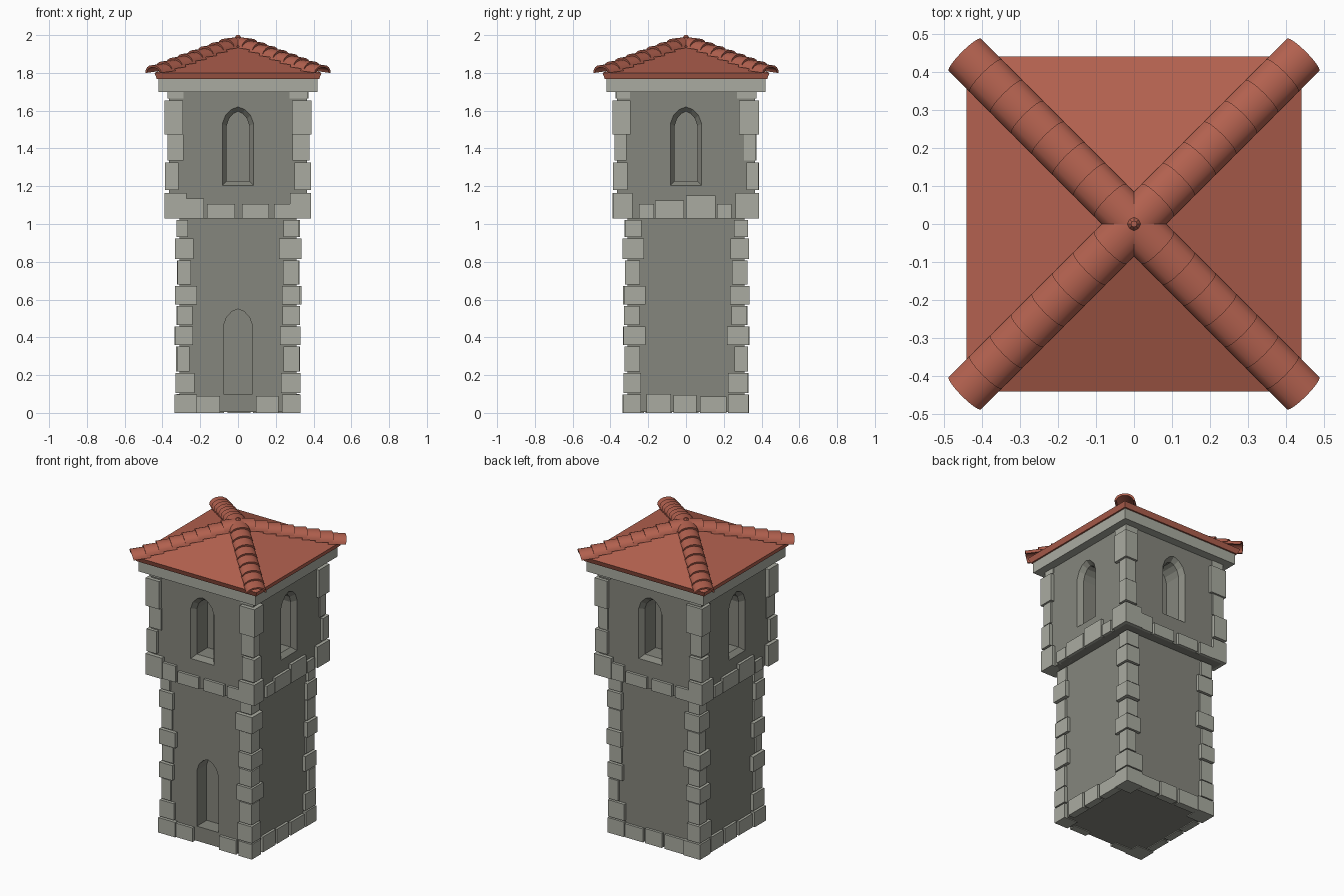
import bpy, bmesh, math, random
from mathutils import Matrix, Vector

random.seed(4)
cube = bpy.data.objects.get("Cube")
if cube:
    bpy.data.objects.remove(cube, do_unlink=True)


def material(name, rgb):
    m = bpy.data.materials.new(name)
    m.use_nodes = True
    m.diffuse_color = (*rgb, 1)
    bsdf = m.node_tree.nodes["Principled BSDF"]
    bsdf.inputs["Base Color"].default_value = (*rgb, 1)
    bsdf.inputs["Roughness"].default_value = 0.9
    return m


WALL = material("wall grey", (0.235, 0.24, 0.205))
STONE = material("pale stone", (0.40, 0.41, 0.355))
TILE = material("terracotta", (0.45, 0.12, 0.078))


def finish(name, bm, mat):
    bmesh.ops.recalc_face_normals(bm, faces=bm.faces)
    mesh = bpy.data.meshes.new(name)
    bm.to_mesh(mesh)
    bm.free()
    obj = bpy.data.objects.new(name, mesh)
    bpy.context.collection.objects.link(obj)
    mesh.materials.append(mat)
    return obj


def box(bm, lo, hi, turn=0):
    """Box between two corners, turned about z in quarter turns."""
    lo, hi = Vector(lo), Vector(hi)
    m = (Matrix.Rotation(turn * math.pi / 2, 4, "Z") @ Matrix.Translation((lo + hi) / 2)
         @ Matrix.Diagonal((*(hi - lo), 1)))
    bmesh.ops.create_cube(bm, size=1, matrix=m)


def loft(bm, rings):
    """Skin closed rings of points and cap both ends."""
    loops = [[bm.verts.new(p) for p in ring] for ring in rings]
    n = len(loops[0])
    for a, b in zip(loops, loops[1:]):
        for i in range(n):
            bm.faces.new((a[i], a[(i + 1) % n], b[(i + 1) % n], b[i]))
    bm.faces.new(loops[0])
    bm.faces.new(loops[-1])


def arch(half, bottom, spring, top, y):
    """Pointed arch outline in the plane at depth y."""
    rise = top - spring
    pts = [(half, bottom), (half, spring), (half * 0.8, spring + rise * 0.5),
           (half * 0.42, spring + rise * 0.85), (0, top)]
    pts += [(-x, z) for x, z in reversed(pts[:-1])]
    return [(x, y, z) for x, z in pts]


def carve(obj, rings, turn=0):
    """Cut a lofted recess out of a wall."""
    bm = bmesh.new()
    loft(bm, rings)
    bm.transform(Matrix.Rotation(turn * math.pi / 2, 4, "Z"))
    cutter = finish("recess_cutter", bm, WALL)
    cutter.hide_render = True
    mod = obj.modifiers.new("recess", "BOOLEAN")
    mod.object, mod.operation, mod.solver = cutter, "DIFFERENCE", "EXACT"
    bpy.context.view_layer.objects.active = obj
    bpy.ops.object.modifier_apply(modifier=mod.name)
    bpy.data.objects.remove(cutter, do_unlink=True)


LOW, HIGH = 0.31, 0.365      # half widths of the two storeys
FLOOR, CORNICE = 1.03, 1.70

# Lower storey with the pointed doorway
bm = bmesh.new()
box(bm, (-LOW, -LOW, 0.005), (LOW, LOW, FLOOR + 0.02))
lower_wall = finish("lower_wall", bm, WALL)
carve(lower_wall, [arch(0.077, 0.1, 0.46, 0.55, y) for y in (-LOW - 0.05, -LOW + 0.1)])

# Upper storey with a splayed window on every side
bm = bmesh.new()
box(bm, (-HIGH, -HIGH, FLOOR), (HIGH, HIGH, CORNICE + 0.02))
upper_wall = finish("upper_wall", bm, WALL)
for side in range(4):
    outer = (0.083, 1.205, 1.53, 1.62)
    inner = (0.06, 1.228, 1.52, 1.595)
    carve(upper_wall, [arch(*outer, -HIGH - 0.02), arch(*outer, -HIGH),
                       arch(*inner, -HIGH + 0.03), arch(*inner, -HIGH + 0.14)], side)


# Corner stones: (bottom, top, outer reach, inner end)
def quoins(name, courses):
    bm = bmesh.new()
    for corner in range(4):
        for z0, z1, reach, end in courses:
            r = reach + random.uniform(-0.004, 0.004)
            ex, ey = (end + random.uniform(-0.015, 0.015) for _ in range(2))
            box(bm, (ex, ey, z0), (r, r, z1), corner)
    return finish(name, bm, STONE)


heights = [0, 0.105, 0.22, 0.36, 0.465, 0.575, 0.68, 0.815, 0.93, FLOOR]
quoins("lower_corner_stones",
       [(a, b - 0.008, *((0.332, 0.225) if i % 2 or i == 0 else (0.324, 0.25)))
        for i, (a, b) in enumerate(zip(heights, heights[1:]))])
quoins("upper_corner_stones",
       [(1.03, 1.165, 0.386, 0.275), (1.18, 1.325, 0.384, 0.305), (1.335, 1.475, 0.374, 0.30),
        (1.475, 1.655, 0.386, 0.28), (1.665, CORNICE, 0.374, 0.285)])

# Foot course, left open under the door, and the course below the windows
bm = bmesh.new()
box(bm, (-0.22, -0.328, 0), (-0.095, -0.28, 0.09))
box(bm, (0.095, -0.328, 0), (0.215, -0.28, 0.09))
for side in (1, 2, 3):
    for x0, x1 in ((-0.21, -0.08), (-0.065, 0.055), (0.075, 0.215)):
        box(bm, (x0, -0.326, 0), (x1, -0.28, random.uniform(0.085, 0.1)), side)
finish("foot_course", bm, STONE)

bm = bmesh.new()
for side in range(4):
    if side % 2:
        blocks = ((-0.25, -0.17, 0.075), (-0.165, -0.01, 0.095), (0, 0.155, 0.12), (0.165, 0.24, 0.075))
    else:
        blocks = ((-0.30, -0.18, 0.105), (-0.165, -0.015, 0.075), (0.02, 0.165, 0.075), (0.19, 0.30, 0.075))
    for x0, x1, h in blocks:
        box(bm, (x0, -0.382, FLOOR), (x1, -0.33, FLOOR + h), side)
finish("middle_course", bm, STONE)

bm = bmesh.new()
box(bm, (-0.42, -0.42, CORNICE), (0.42, 0.42, 1.77))
finish("cornice", bm, STONE)


# Pyramid roof with a thin tapered eave
def square(half, z):
    return [(half * x, half * y, z) for x, y in ((1, 1), (-1, 1), (-1, -1), (1, -1))]


EAVE, APEX = 1.80, 1.962
bm = bmesh.new()
loft(bm, [square(0.43, 1.768), square(0.442, EAVE), square(0.002, APEX)])
finish("roof", bm, TILE)


# Overlapping half-round tiles down the four hips
def tile_ring(along, lift):
    arc = [math.pi * i / 8 for i in range(9)]
    shell = [(0.06 * math.cos(a), 0.042 * math.sin(a)) for a in arc]
    shell += [(0.048 * math.cos(a), 0.03 * math.sin(a)) for a in reversed(arc)]
    return [(along, y, z + lift) for y, z in shell]


COUNT, STEP = 8, 0.08
slope = math.atan2(APEX - EAVE, 0.442 * math.sqrt(2))
bm = bmesh.new()
for hip in range(4):
    part = bmesh.new()
    for i in range(COUNT):
        start = i * STEP
        loft(part, [tile_ring(start - (0.012 if i else 0), -0.014), tile_ring(start + STEP + 0.012, 0.002)])
    part.transform(Matrix.Translation((0, 0, APEX))
                   @ Matrix.Rotation(math.pi / 4 + hip * math.pi / 2, 4, "Z")
                   @ Matrix.Rotation(slope, 4, "Y"))
    piece = bpy.data.meshes.new("hip_piece")
    part.to_mesh(piece)
    part.free()
    bm.from_mesh(piece)
    bpy.data.meshes.remove(piece)
hips = finish("hip_tiles", bm, TILE)
bpy.context.view_layer.objects.active = hips
hips.select_set(True)
bpy.ops.object.shade_smooth_by_angle(angle=math.radians(35))
hips.select_set(False)

# Small cap where the hips meet
bm = bmesh.new()
bmesh.ops.create_cone(bm, cap_ends=True, segments=8, radius1=0.03, radius2=0.008, depth=0.03,
                      matrix=Matrix.Translation((0, 0, 1.985)))
finish("roof_cap", bm, TILE)
